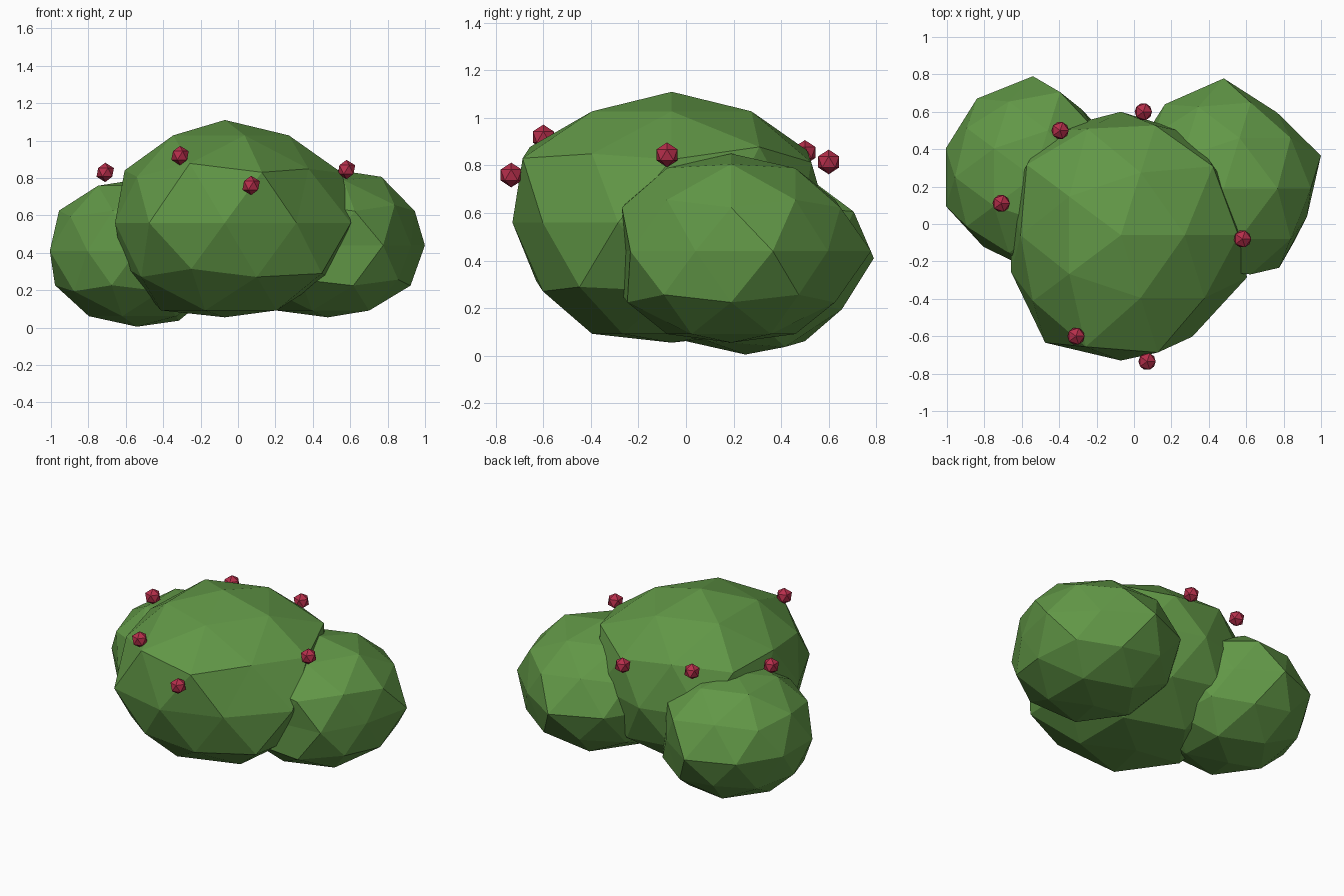
import bpy
from mathutils import Vector


def material(name, rgb):
    m = bpy.data.materials.new(name)
    m.diffuse_color = (*rgb, 1)
    return m


LEAF = material("leaf green", (0.12, 0.31, 0.062))
BERRY = material("berry red", (0.47, 0.028, 0.07))


def lump(name, centre, radii, mat, subdivisions=2, nudges=(), floor=0.0):
    """Faceted ellipsoid; each nudge scales the vertex nearest a direction."""
    bpy.ops.mesh.primitive_ico_sphere_add(subdivisions=subdivisions, radius=1)
    ob = bpy.context.object
    ob.name = name
    verts = ob.data.vertices
    unit = [v.co.normalized() for v in verts]
    for direction, factor in nudges:
        d = Vector(direction).normalized()
        i = max(range(len(unit)), key=lambda k: unit[k].dot(d))
        verts[i].co = unit[i] * factor
    for v in verts:
        v.co = Vector([c * r for c, r in zip(v.co, radii)])
        v.co.z = max(v.co.z, floor - centre[2])
    ob.location = centre
    ob.data.materials.append(mat)
    ob.data.shade_flat()
    return ob


# Three overlapping clumps of leaves
lump("main_clump", (-0.07, -0.06, 0.56), (0.65, 0.67, 0.55), LEAF, floor=0.055, nudges=[
    ((0.95, -0.31, 0), 1.09), ((-0.95, -0.31, 0), 0.95), ((-0.95, 0.31, 0), 0.95),
    ((-0.59, -0.81, 0), 1.06), ((-0.89, 0, -0.45), 0.94), ((0.72, -0.53, -0.45), 1.1),
    ((0.28, -0.85, 0.45), 1.1), ((-0.26, -0.81, 0.53), 1.1), ((0.89, 0, 0.45), 1.08),
    ((-0.85, 0, 0.53), 0.97), ((-0.72, 0.53, 0.45), 1.07), ((-0.26, 0.81, 0.53), 1.05),
    ((-0.59, 0.81, 0), 1.03), ((0, 1, 0), 0.985), ((0.28, 0.85, 0.45), 1.03),
    ((0.69, 0.5, 0.53), 1.1)])
lump("left_clump", (-0.54, 0.25, 0.41), (0.49, 0.5, 0.41), LEAF, floor=0.005, nudges=[
    ((0, 1, 0), 1.08), ((-0.59, 0.81, 0), 1.04), ((-0.59, -0.81, 0), 0.92),
    ((0, 0, 1), 0.93), ((0.59, 0.81, 0), 0.9), ((0.95, 0.31, 0), 0.9),
    ((0.28, 0.85, 0.45), 1.07), ((0.43, 0.31, -0.85), 1.07)])
lump("right_clump", (0.48, 0.19, 0.44), (0.52, 0.54, 0.41), LEAF, floor=0.055, nudges=[
    ((0, 1, 0), 1.09), ((0.95, 0.31, 0), 1.05), ((0.59, 0.81, 0), 0.93),
    ((0.95, -0.31, 0), 0.9), ((0.59, -0.81, 0), 0.97), ((0, -1, 0), 0.83),
    ((0.53, 0, 0.85), 1.05), ((-0.59, 0.81, 0), 1.03)])

# Berries resting around the upper part of the bush
for i, p in enumerate([(-0.71, 0.11, 0.83), (-0.31, -0.60, 0.92), (0.07, -0.735, 0.76),
                       (0.58, -0.08, 0.845), (-0.395, 0.50, 0.855), (0.05, 0.60, 0.815)], 1):
    lump(f"berry_{i}", p, (0.052,) * 3, BERRY, subdivisions=1)
